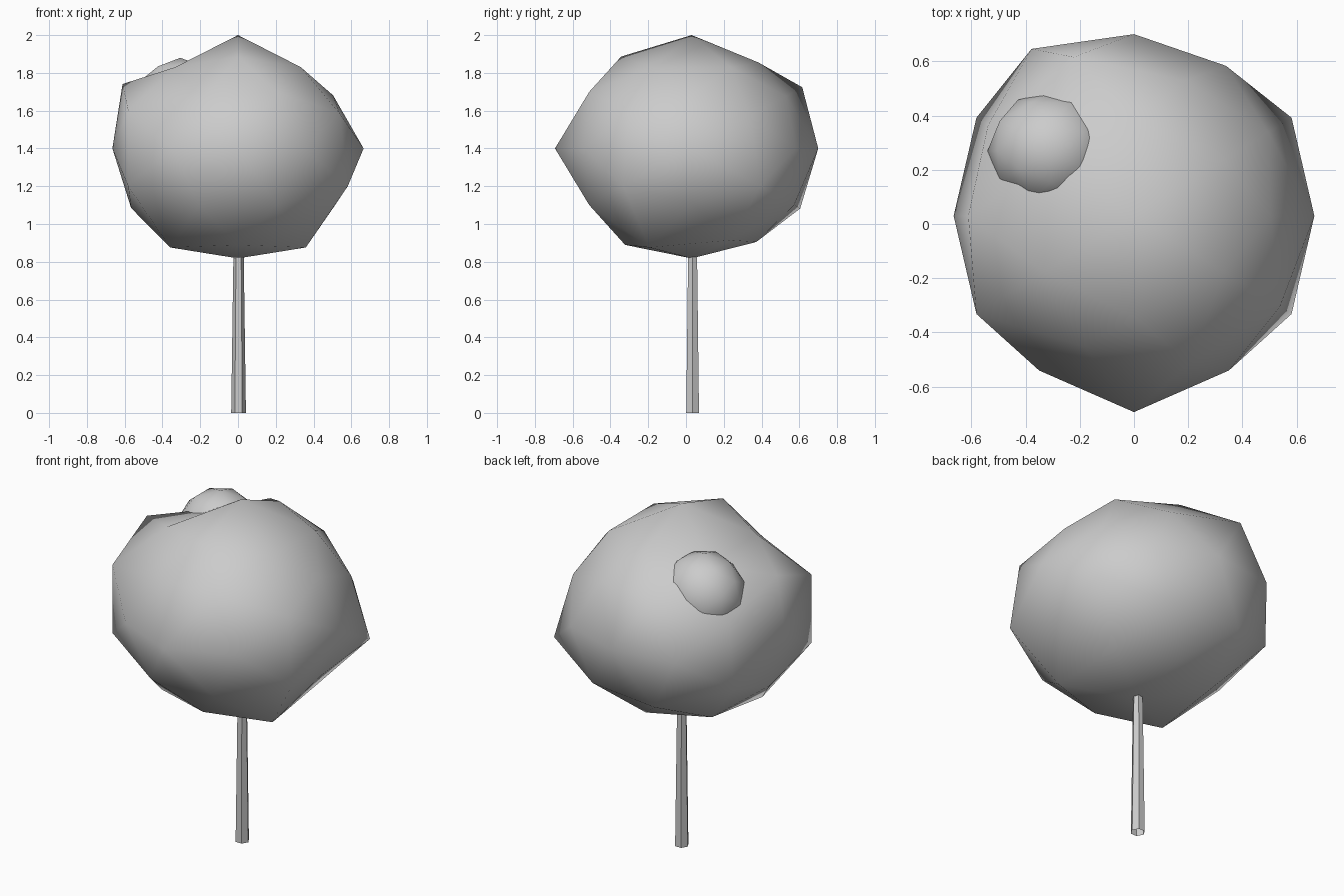
import bpy, bmesh
from math import radians
from mathutils import Vector, Matrix
from itertools import product

if "Cube" in bpy.data.objects:
    bpy.data.objects.remove(bpy.data.objects["Cube"])


def ball_directions():
    """42 directions of a once-subdivided icosahedron lined up with the axes."""
    dirs = []
    for base in [(0, .526, .851), (.5, .309, .809), (0, 0, 1)]:
        for shift in range(3):
            v = base[shift:] + base[:shift]
            for s in product((1, -1), repeat=3):
                d = Vector([a * b for a, b in zip(v, s)])
                if all((d - o).length > .01 for o in dirs):
                    dirs.append(d)
    return dirs


def add_object(name, bm):
    me = bpy.data.meshes.new(name)
    bm.to_mesh(me)
    bm.free()
    ob = bpy.data.objects.new(name, me)
    bpy.context.collection.objects.link(ob)
    return ob


def leaf_ball(name, centre, radii, sink=0, bumps={}):
    """Smooth icosphere; bumps push corners in or out, sink lowers the ring below the tip."""
    bm = bmesh.new()
    for d in ball_directions():
        bm.verts.new(d)
    bmesh.ops.convex_hull(bm, input=bm.verts[:])
    push = {}
    for factor, directions in bumps.items():
        for d in directions:
            d = Vector(d).normalized()
            push[max(bm.verts, key=lambda v: v.co.dot(d))] = factor
    for v in bm.verts:
        drop = sink if .75 < v.co.z < .95 else 0
        v.co = Vector([c + r * k * push.get(v, 1) for c, r, k in zip(centre, radii, v.co)])
        v.co.z -= drop
    bmesh.ops.recalc_face_normals(bm, faces=bm.faces[:])
    for f in bm.faces:
        f.smooth = True
    return add_object(name, bm)


# Crown: irregular ball, corners grouped by how far they are pushed in or out
leaf_ball("crown", (0, .03, 1.4), (.665, .67, .6), sink=.055, bumps={
    1.08: [(0, -1, 0), (-8, 0, 5), (-5, 8, 0), (-3, 8, 5), (5, -3, -8), (-5, -3, -8),
           (8, -5, -3), (8, 5, -3), (-8, 5, -3), (-8, -5, 3), (-8, -5, -3)],
    1.06: [(0, -5, 8), (-3, 8, -5)],
    .97: [(0, 0, -1), (0, 5, -8), (5, 8, 0)],
    .92: [(8, 5, 3), (8, 0, -5), (3, 8, 5), (-5, 3, 8)],
    .89: [(8, 0, 5), (-3, -8, 5)],
})

# Small leaf clump poking out at the upper back left
leaf_ball("leaf_clump", (-.305, .27, 1.645), (.235, .22, .235))

# Trunk: tapered six-sided post, open at the ends, one corner towards +x
bm = bmesh.new()
bmesh.ops.create_cone(bm, cap_ends=False, segments=6, radius1=.039, radius2=.025, depth=1.0)
if max(v.co.y for v in bm.verts) > .038:
    bmesh.ops.rotate(bm, verts=bm.verts[:], cent=(0, 0, 0), matrix=Matrix.Rotation(radians(30), 3, 'Z'))
bmesh.ops.translate(bm, verts=bm.verts[:], vec=(.003, .035, .5))
add_object("trunk", bm)
